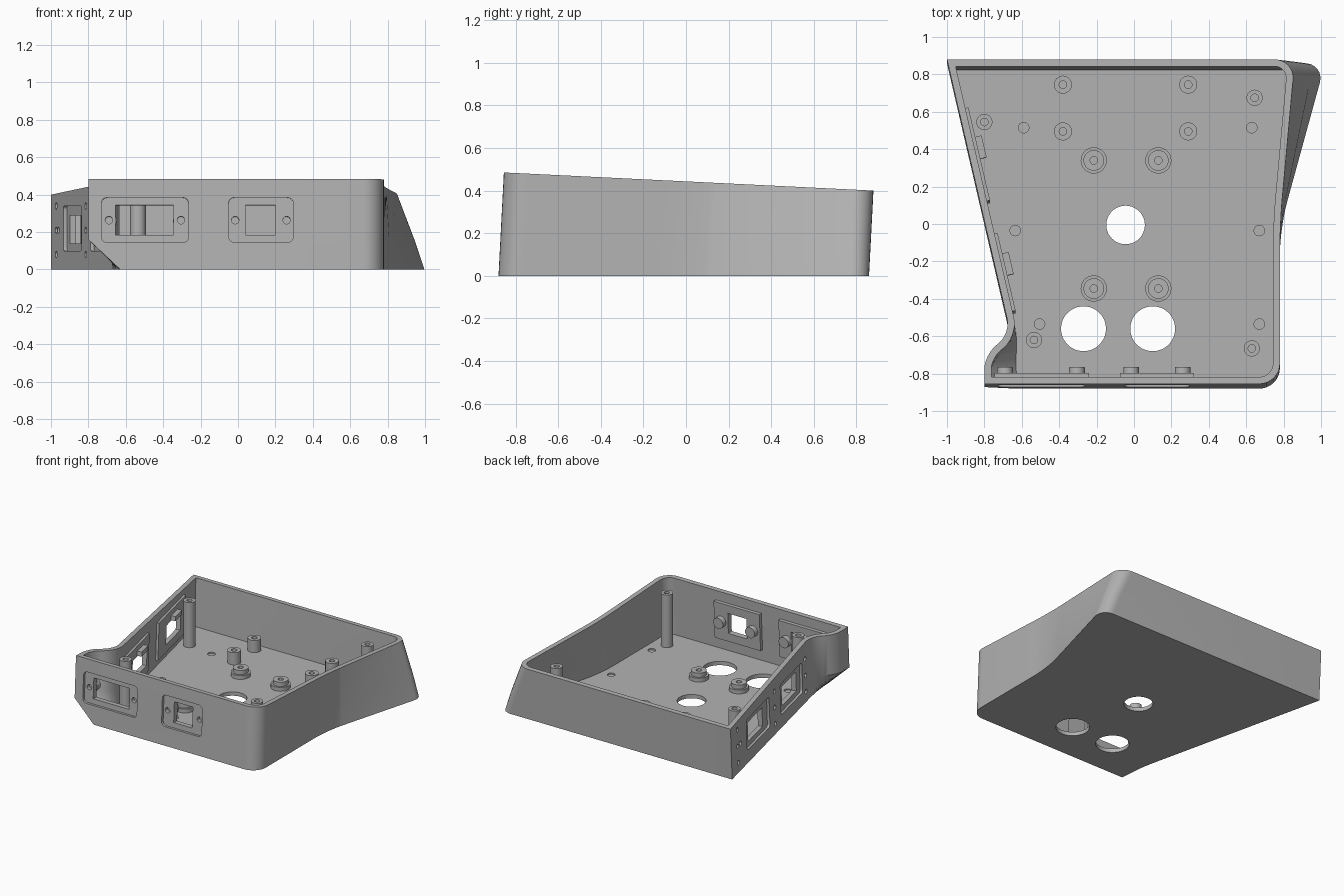
import bpy, bmesh, math
from mathutils import Matrix, Vector

cube = bpy.data.objects.get("Cube")
if cube:
    bpy.data.objects.remove(cube, do_unlink=True)

grey = bpy.data.materials.new("plain grey")
grey.use_nodes = True
GREY = (0.45, 0.45, 0.45, 1)
grey.diffuse_color = GREY
grey.node_tree.nodes["Principled BSDF"].inputs["Base Color"].default_value = GREY

WALL, FLOOR, LEAN = 0.037, 0.03, 0.052


def make(name, bm, smooth=True):
    bmesh.ops.recalc_face_normals(bm, faces=bm.faces)
    me = bpy.data.meshes.new(name)
    bm.to_mesh(me)
    bm.free()
    me.materials.append(grey)
    ob = bpy.data.objects.new(name, me)
    bpy.context.collection.objects.link(ob)
    return ob


def activate(ob):
    bpy.ops.object.select_all(action='DESELECT')
    ob.select_set(True)
    bpy.context.view_layer.objects.active = ob


def smooth(ob):
    activate(ob)
    bpy.ops.object.shade_smooth_by_angle(angle=math.radians(30))


def cut(ob, cutter):
    activate(ob)
    mod = ob.modifiers.new("cut", 'BOOLEAN')
    mod.object, mod.operation, mod.solver = cutter, 'DIFFERENCE', 'EXACT'
    bpy.ops.object.modifier_apply(modifier=mod.name)


# Plan corners: x at base, x at rim, y, rounding length, steps
CORNERS = [
    (-0.63, -0.80, -0.855, 0, 1), (0.78, 0.78, -0.855, 0.11, 8),
    (0.78, 0.78, 0.0, 0.14, 8), (1.022, 0.86, 0.88, 0.11, 8),
    (-1.0, -1.0, 0.88, 0, 1), (-0.66, -0.66, -0.585, 0.08, 6),
    (-0.64, -0.80, -0.70, 0.08, 6)]


def top_z(y):
    return 0.443 - 0.049 * y


def outline(z, inset=0.0):
    """Rounded plan of the case at height z (None = sloping rim)."""
    pts = []
    flare = 1 if z is None else z / 0.44
    bump = 1 if z is None else min(1, z / 0.16)
    for i, (xb, xt, y, d, n) in enumerate(CORNERS):
        f = flare if 0 < i < 5 else bump
        pts.append((Vector((xb + (xt - xb) * f, y)), d, n))
    ring = []
    for i, (p, d, n) in enumerate(pts):
        if n == 1:
            ring.append(p)
            continue
        def toward(q):
            return p + (q - p).normalized() * min(d, (q - p).length * 0.48)
        a, b = toward(pts[i - 1][0]), toward(pts[(i + 1) % len(pts)][0])
        for k in range(n + 1):
            t = k / n
            w = ((1 - t) ** 2, 1.414 * t * (1 - t), t * t)
            ring.append((a * w[0] + p * w[1] + b * w[2]) / sum(w))
    out = []
    for i, p in enumerate(ring):
        e1 = (p - ring[i - 1]).normalized()
        e2 = (ring[(i + 1) % len(ring)] - p).normalized()
        n1, n2 = Vector((-e1.y, e1.x)), Vector((-e2.y, e2.x))
        q = p + (n1 + n2) * inset / (1 + n1.dot(n2))
        h = top_z(q.y) if z is None else z
        out.append(Vector((q.x, q.y - LEAN * (top_z(q.y) - h), h)))
    return out


# Case shell: outer skin, rim, inner skin and floor
bm = bmesh.new()
levels = [(0, 0), (0.16, 0), (None, 0), (None, WALL), (0.17, WALL), (FLOOR, WALL)]
rings = [[bm.verts.new(v) for v in outline(z, i)] for z, i in levels]
for a, b in zip(rings, rings[1:]):
    for i in range(len(a)):
        j = (i + 1) % len(a)
        bm.faces.new((a[i], a[j], b[j], b[i]))
bm.faces.new(rings[0])
bm.faces.new(rings[-1])
bmesh.ops.triangulate(bm, faces=[f for f in bm.faces if len(f.verts) > 4])
shell = make("case_shell", bm)


# Wall frames: u along the wall, v up it, w inward
def frame(origin, u):
    u = Vector(u).normalized()
    v = Vector((0, LEAN, 1)).normalized()
    w = v.cross(u).normalized()
    return Matrix.Translation(origin) @ Matrix((u, v, w)).transposed().to_4x4()


front = frame((0, -0.88, 0), (1, 0, 0))
side = frame((-1, 0.855, 0), (0.34, -1.465, 0))


def box(bm, m, u, v, w, rounding=0):
    lo, hi = Vector((u[0], v[0], w[0])), Vector((u[1], v[1], w[1]))
    tmp = bmesh.new()
    bmesh.ops.create_cube(tmp, size=1, matrix=Matrix.Translation((lo + hi) / 2) @ Matrix.Diagonal((hi - lo).to_4d()))
    if rounding:
        edges = [e for e in tmp.edges if abs((e.verts[0].co - e.verts[1].co).z) > 1e-4]
        bmesh.ops.bevel(tmp, geom=edges, offset=rounding, segments=4, profile=0.5, affect='EDGES')
    tmp.transform(m)
    me = bpy.data.meshes.new("tmp")
    tmp.to_mesh(me)
    tmp.free()
    bm.from_mesh(me)
    bpy.data.meshes.remove(me)


def rod(bm, m, c, r, h, r2=None, sides=32):
    """Cylinder from point c, h long along the frame's third axis."""
    geo = bmesh.ops.create_cone(
        bm, cap_ends=True, segments=sides, radius1=r, radius2=r2 or r, depth=h,
        matrix=m @ Matrix.Translation(Vector(c) + Vector((0, 0, h / 2))))
    return geo["verts"]


def boss(bm, x, y, z, r, h, hole):
    """Upright post with a blind screw hole in its top."""
    verts = rod(bm, Matrix(), (x, y, z), r, h)
    top = max({f for v in verts for f in v.link_faces}, key=lambda f: f.calc_center_median().z)
    bmesh.ops.inset_region(bm, faces=[top], thickness=r - hole)
    face = bmesh.ops.extrude_discrete_faces(bm, faces=[top])["faces"][0]
    bmesh.ops.translate(bm, verts=face.verts, vec=(0, 0, -h * 0.7))


# Port layouts: recess span, opening span, inner plate span
FRONT_PORTS = [((-0.73, -0.265), (-0.655, -0.345), (-0.745, -0.24)),
               ((-0.05, 0.295), (0.04, 0.20), (-0.075, 0.32))]
SIDE_PORTS = [((0.29, 0.72), (0.36, 0.63), (0.27, 0.78)),
              ((0.93, 1.34), (1.0, 1.27), (0.96, 1.385))]
SCREWS = [-0.69, -0.305, -0.015, 0.26]

recess, opening, plates, bosses = (bmesh.new() for _ in range(4))
for rec, hole, plate in FRONT_PORTS:
    box(recess, front, rec, (0.145, 0.385), (-0.05, 0.02), 0.03)
    box(opening, front, hole, (0.185, 0.345), (-0.06, 0.15))
    box(plates, front, plate, (0.12, 0.41), (0.03, 0.062))
for rec, hole, plate in SIDE_PORTS:
    box(recess, side, rec, (0.10, 0.34), (-0.05, 0.02), 0.02)
    box(opening, side, hole, (0.14, 0.29), (-0.06, 0.15))
    box(plates, side, plate, (0.08, 0.37), (0.03, 0.055))
    box(bosses, side, (hole[0] + 0.07, hole[0] + 0.19), (0.295, 0.33), (0.05, 0.09))
for u in SCREWS:
    rod(opening, front, (u, 0.265, -0.05), 0.02, 0.10)
    rod(bosses, front, (u, 0.265, 0.055), 0.042, 0.045)

# Small fixing holes in the angled side
for u in (0.12, 0.82, 1.40):
    for v in (0.08, 0.21, 0.34):
        rod(recess, side, (u, v, -0.02), 0.018, 0.045, sides=16)
rod(recess, side, (0.17, 0.21, -0.02), 0.018, 0.045, sides=16)

# Round floor openings and shallow floor dimples
for x, y, r in ((-0.045, -0.005, 0.103), (-0.27, -0.56, 0.12), (0.10, -0.56, 0.12)):
    rod(recess, Matrix(), (x, y, -0.1), r, 0.2, sides=48)
for x, y in ((-0.59, 0.515), (0.63, 0.515), (-0.635, -0.035), (0.67, -0.035),
             (-0.505, -0.535), (0.67, -0.535)):
    rod(recess, Matrix(), (x, y, FLOOR - 0.01), 0.028, 0.05)

cutters = [make("recess_cutter", recess), make("opening_cutter", opening)]
plates = make("port_plates", plates)
for c in cutters:
    cut(shell, c)
cut(plates, cutters[1])
for c in cutters:
    bpy.data.objects.remove(c, do_unlink=True)
smooth(shell)
smooth(make("port_bosses", bosses))

# Tall lid posts
bm = bmesh.new()
for x, y in ((-0.80, 0.545), (0.645, 0.675), (0.63, -0.665), (-0.535, -0.62)):
    boss(bm, x, y, FLOOR - 0.005, 0.043, top_z(y) - 0.03 - FLOOR, 0.02)
smooth(make("lid_posts", bm))

# Board standoffs and stepped feet bosses
bm = bmesh.new()
for x in (-0.38, 0.29):
    for y in (0.745, 0.495):
        boss(bm, x, y, FLOOR - 0.005, 0.048, 0.10, 0.02)
smooth(make("board_standoffs", bm))
bm = bmesh.new()
for x in (-0.215, 0.13):
    for y in (0.34, -0.345):
        rod(bm, Matrix(), (x, y, FLOOR - 0.005), 0.07, 0.035)
        boss(bm, x, y, FLOOR + 0.028, 0.055, 0.035, 0.02)
smooth(make("stepped_bosses", bm))
